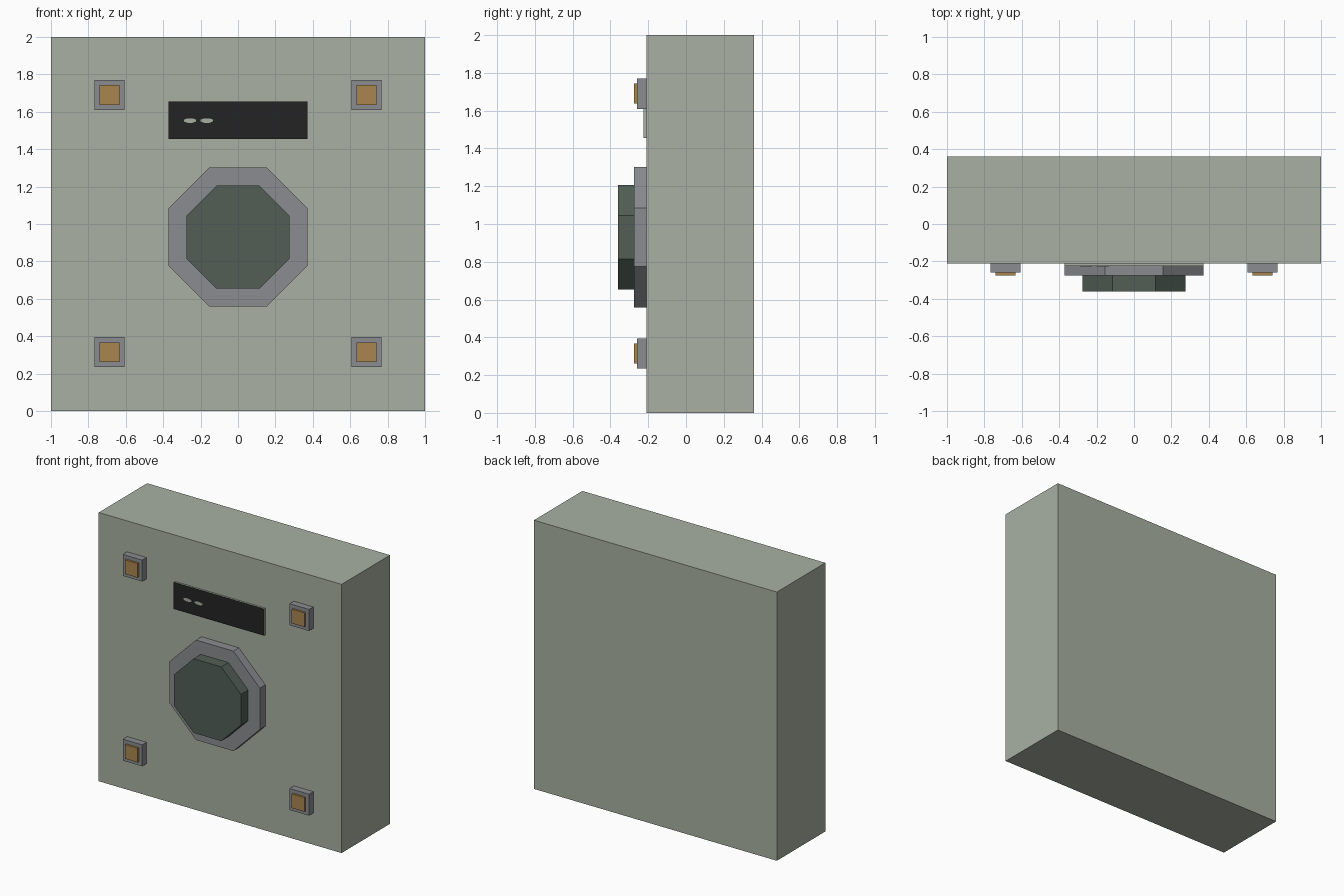
import bpy, math
from mathutils import Matrix

cube = bpy.data.objects.get("Cube")
if cube:
    bpy.data.objects.remove(cube, do_unlink=True)


def material(name, rgb):
    """Flat material from an sRGB colour."""
    linear = [((c / 255 + 0.055) / 1.055) ** 2.4 for c in rgb] + [1]
    m = bpy.data.materials.new(name)
    m.use_nodes = True
    m.diffuse_color = linear
    m.node_tree.nodes["Principled BSDF"].inputs["Base Color"].default_value = linear
    return m


casing = material("pale green casing", (168, 176, 162))
steel = material("grey steel", (138, 140, 144))
dial_green = material("dark green", (82, 95, 86))
amber = material("amber", (168, 134, 79))
black = material("black glass", (36, 36, 36))

FRONT = -0.21


def finish(name, mat):
    ob = bpy.context.object
    ob.name = ob.data.name = name
    ob.data.materials.append(mat)
    return ob


def block(name, x, z, width, height, front, back, mat):
    bpy.ops.mesh.primitive_cube_add(size=1, location=(x, (front + back) / 2, z))
    ob = finish(name, mat)
    ob.data.transform(Matrix.Diagonal((width, back - front, height, 1)))
    return ob


def prism(name, x, z, sides, apothem, front, back, mat, squash=1):
    """Prism facing the front, with flat sides on top and bottom."""
    bpy.ops.mesh.primitive_cylinder_add(
        vertices=sides, radius=apothem / math.cos(math.pi / sides),
        depth=back - front, location=(x, (front + back) / 2, z))
    ob = finish(name, mat)
    ob.data.transform(Matrix.Diagonal((1, 1, squash, 1))
                      @ Matrix.Rotation(math.pi / 2, 4, "X")
                      @ Matrix.Rotation(math.pi / sides, 4, "Z"))
    return ob


# Main casing
block("casing", 0, 1, 2, 2, FRONT, 0.36, casing)

# Stepped octagonal dial
prism("dial_ring", 0, 0.93, 8, 0.372, -0.275, FRONT, steel)
prism("dial_knob", 0, 0.93, 8, 0.276, -0.36, -0.275, dial_green)

# Display: pale frame with a dark front face
display = block("display", 0, 1.555, 0.745, 0.2, -0.224, FRONT, casing)
display.data.materials.append(black)
for face in display.data.polygons:
    face.material_index = int(face.normal.y < -0.5)

# Two small flat marks on the display
for i, x in enumerate((-0.257, -0.167)):
    prism(f"display_mark_{i + 1}", x, 1.553, 8, 0.033, -0.226, -0.224, casing, 0.36)

# Corner bolts with amber lamps
for side, x in (("left", 0.687), ("right", -0.687)):
    for level, z in (("lower", 0.315), ("upper", 1.69)):
        block(f"{level}_{side}_mount", x, z, 0.16, 0.16, -0.26, FRONT, steel)
        block(f"{level}_{side}_lamp", x, z, 0.105, 0.105, -0.275, -0.26, amber)
